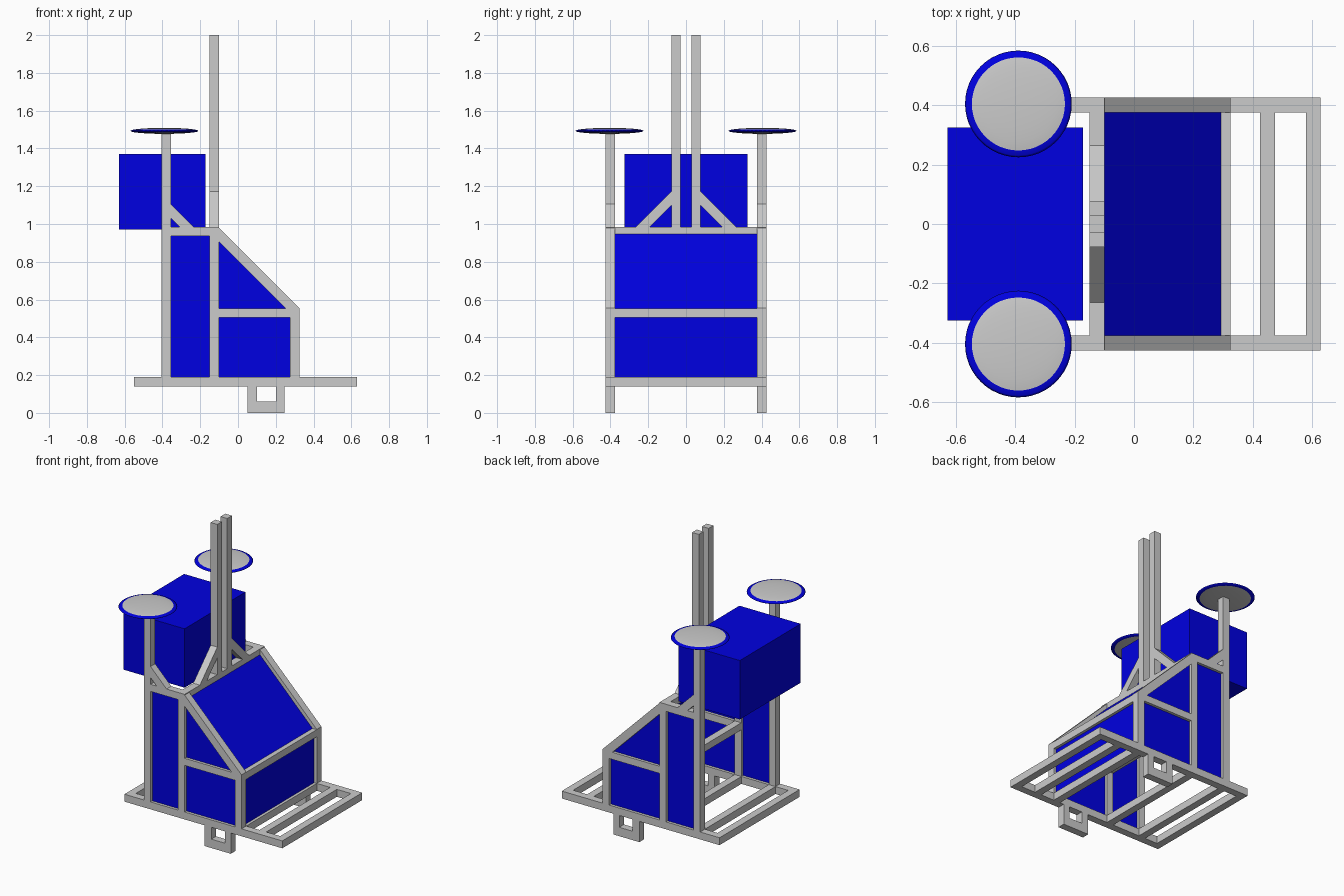
import bpy, bmesh, math

if "Cube" in bpy.data.objects:
    bpy.data.objects.remove(bpy.data.objects["Cube"])

T = 0.05              # tube width
Y0, Y1 = 0.377, 0.427  # inner and outer face of the side frames
YM = (Y0 + Y1) / 2

blue = bpy.data.materials.new("blue")
blue.diffuse_color = (0.0, 0.0, 0.75, 1)
blue.use_nodes = True
blue.node_tree.nodes["Principled BSDF"].inputs["Base Color"].default_value = blue.diffuse_color


def finish(name, bm, mat=None):
    bmesh.ops.recalc_face_normals(bm, faces=bm.faces)
    me = bpy.data.meshes.new(name)
    bm.to_mesh(me)
    bm.free()
    ob = bpy.data.objects.new(name, me)
    bpy.context.collection.objects.link(ob)
    if mat:
        me.materials.append(mat)
    return ob


def prism(name, pts, lo, hi, axis='y', mat=None):
    """Extrude a profile: (x, z) along y, or (y, z) along x."""
    bm = bmesh.new()
    place = (lambda p, d: (p[0], d, p[1])) if axis == 'y' else (lambda p, d: (d, p[0], p[1]))
    a = [bm.verts.new(place(p, lo)) for p in pts]
    b = [bm.verts.new(place(p, hi)) for p in pts]
    bm.faces.new(a)
    bm.faces.new(b[::-1])
    n = len(pts)
    for i in range(n):
        bm.faces.new((a[i], b[i], b[(i + 1) % n], a[(i + 1) % n]))
    return finish(name, bm, mat)


def box(name, x, y, z, mat=None):
    return prism(name, [(x[0], z[0]), (x[1], z[0]), (x[1], z[1]), (x[0], z[1])],
                 y[0], y[1], 'y', mat)


def rect(x0, x1, z0, z1):
    return [(x0, z0), (x1, z0), (x1, z1), (x0, z1)]


# side frames: tubes and panels as (x, z) profiles, repeated left and right
tubes = {
    "base_rail": rect(-0.55, 0.63, 0.14, 0.19),
    "rear_post": rect(-0.405, -0.355, 0.19, 1.485),
    "middle_post": rect(-0.15, -0.10, 0.19, 0.985),
    "front_post": rect(0.275, 0.325, 0.19, 0.555),
    "top_rail": rect(-0.355, -0.15, 0.937, 0.985),
    "middle_rail": rect(-0.10, 0.275, 0.505, 0.553),
    "slope_rail": [(-0.10, 0.905), (0.252, 0.553), (0.325, 0.555), (-0.10, 0.98)],
    "post_brace": [(-0.355, 1.03), (-0.31, 0.985), (-0.235, 0.985), (-0.355, 1.105)],
    "foot": [(0.05, 0), (0.245, 0), (0.245, 0.14), (0.20, 0.14),
             (0.20, 0.06), (0.10, 0.06), (0.10, 0.14), (0.05, 0.14)],
}
panels = {
    "rear_side_panel": rect(-0.355, -0.15, 0.19, 0.937),
    "lower_side_panel": rect(-0.10, 0.275, 0.19, 0.505),
    "triangle_panel": [(-0.10, 0.553), (0.252, 0.553), (-0.10, 0.905)],
}
for side, s in (("left", -1), ("right", 1)):
    for name, pts in tubes.items():
        prism(f"{name}_{side}", pts, s * Y0, s * Y1)
    for name, pts in panels.items():
        prism(f"{name}_{side}", pts, s * (YM - 0.006), s * (YM + 0.006), 'y', blue)

    # twin mast and its diagonal brace
    box(f"mast_{side}", (-0.15, -0.10), (s * 0.028, s * 0.078), (0.985, 2.0))
    prism(f"mast_brace_{side}",
          [(s * 0.078, 1.098), (s * 0.191, 0.985), (s * 0.264, 0.985), (s * 0.078, 1.171)],
          -0.15, -0.10, 'x')

    # lens-shaped dish with a blue rim
    bm = bmesh.new()
    R, H, segs = 0.18, 0.016, 48
    angles = [math.acos(r / R) for r in (0.157, 0.125, 0.085, 0.04)]
    half = [(R * math.cos(a), H * math.sin(a)) for a in [0.27] + angles]
    prof = [(0, H)] + [p for p in half[::-1]] + [(R, 0)] + [(r, -z) for r, z in half] + [(0, -H)]
    vs = [bm.verts.new((r, 0, z)) for r, z in prof]
    es = [bm.edges.new(e) for e in zip(vs, vs[1:])]
    bmesh.ops.spin(bm, geom=vs + es, axis=(0, 0, 1), cent=(0, 0, 0),
                   angle=math.tau, steps=segs, use_merge=True)
    bmesh.ops.remove_doubles(bm, verts=bm.verts, dist=1e-5)
    for f in bm.faces:
        f.smooth = True
        f.material_index = 1 if f.calc_center_median().to_2d().length > 0.157 else 0
    dish = finish(f"dish_{side}", bm)
    dish.data.materials.append(None)
    dish.data.materials.append(blue)
    dish.location = (-0.39, s * 0.405, 1.493)

# cross bars of the base
for i, x in enumerate((-0.55, -0.405, -0.15, 0.275, 0.425, 0.58)):
    box(f"base_cross_bar_{i + 1}", (x, x + T), (-Y0, Y0), (0.14, 0.19))

# cross bars of the cabinet
box("top_cross_bar", (-0.15, -0.10), (-Y0, Y0), (0.937, 0.985))
box("middle_cross_bar", (-0.15, -0.10), (-Y0, Y0), (0.505, 0.553))
box("front_cross_bar", (0.275, 0.325), (-Y0, Y0), (0.505, 0.553))

# front and sloped panels
box("front_panel", (0.294, 0.306), (-Y0, Y0), (0.19, 0.505), blue)
prism("slope_panel", [(-0.10, 0.93), (0.277, 0.553), (0.293, 0.553), (-0.10, 0.946)],
      -Y0, Y0, 'y', blue)

# large rear box
box("rear_box", (-0.63, -0.172), (-0.325, 0.325), (0.972, 1.37), blue)
